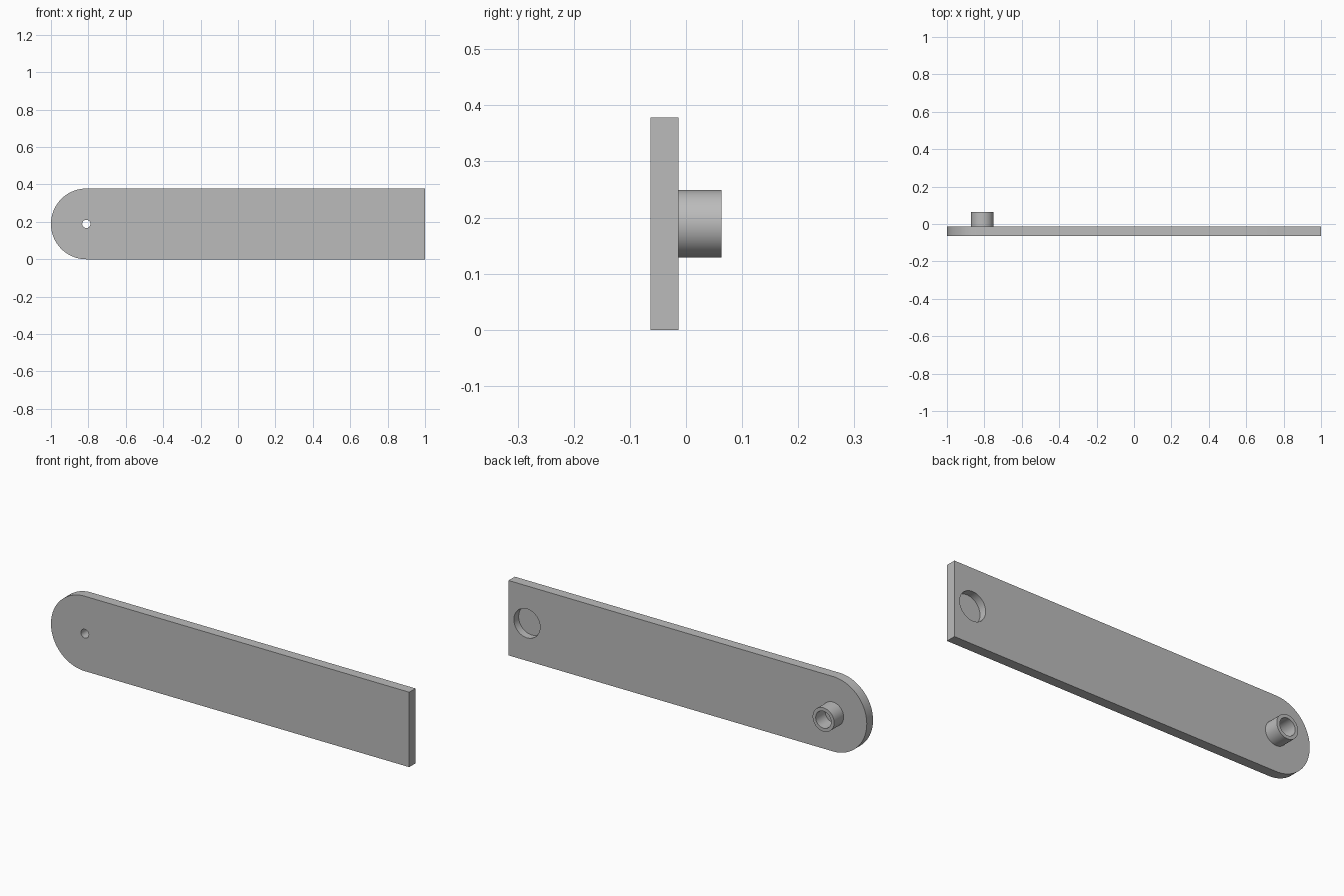
import bpy, bmesh, math

cube = bpy.data.objects.get("Cube")
if cube:
    bpy.data.objects.remove(cube, do_unlink=True)

RADIUS = 0.189           # half height of the arm and radius of its round end
PIVOT_X = RADIUS - 1
FRONT, BACK, TIP = -0.063, -0.013, 0.063

grey = bpy.data.materials.new("grey_plastic")
grey.use_nodes = True
grey.diffuse_color = (0.5, 0.5, 0.5, 1)
grey.node_tree.nodes["Principled BSDF"].inputs["Base Color"].default_value = grey.diffuse_color


def prism(name, outline, y0, y1):
    """Extrude an (x, z) outline from y0 to y1."""
    bm = bmesh.new()
    face = bm.faces.new([bm.verts.new((x, y0, z)) for x, z in outline])
    moved = bmesh.ops.extrude_face_region(bm, geom=[face])["geom"]
    verts = [v for v in moved if isinstance(v, bmesh.types.BMVert)]
    bmesh.ops.translate(bm, verts=verts, vec=(0, y1 - y0, 0))
    bmesh.ops.recalc_face_normals(bm, faces=bm.faces)
    mesh = bpy.data.meshes.new(name)
    bm.to_mesh(mesh)
    bm.free()
    mesh.materials.append(grey)
    obj = bpy.data.objects.new(name, mesh)
    bpy.context.collection.objects.link(obj)
    return obj


def arc(x, r, start=0, sweep=360, steps=64):
    """Points of an arc centred at mid height."""
    count = steps if sweep == 360 else steps + 1
    angles = [math.radians(start + sweep * i / steps) for i in range(count)]
    return [(x + r * math.cos(a), RADIUS + r * math.sin(a)) for a in angles]


def select_only(obj):
    bpy.ops.object.select_all(action="DESELECT")
    obj.select_set(True)
    bpy.context.view_layer.objects.active = obj


def combine(obj, tool, operation):
    tool.hide_render = True
    mod = obj.modifiers.new(tool.name, "BOOLEAN")
    mod.operation, mod.solver, mod.object = operation, "EXACT", tool
    select_only(obj)
    bpy.ops.object.modifier_apply(modifier=mod.name)
    bpy.data.objects.remove(tool, do_unlink=True)


# Flat arm with one round end
arm = prism("arm", arc(PIVOT_X, RADIUS, 90, 180) + [(1, 0), (1, 2 * RADIUS)], FRONT, BACK)

# Hollow pivot boss on the back, with a small hole through to the front
combine(arm, prism("pivot_boss", arc(PIVOT_X, 0.06), BACK - 0.02, TIP), "UNION")
combine(arm, prism("boss_bore", arc(PIVOT_X, 0.043), BACK, TIP + 0.1), "DIFFERENCE")
combine(arm, prism("pin_hole", arc(PIVOT_X, 0.022), FRONT - 0.1, TIP + 0.1), "DIFFERENCE")

# Blind round pocket in the back near the square end
combine(arm, prism("magnet_pocket", arc(0.897, 0.073), BACK - 0.038, TIP), "DIFFERENCE")

select_only(arm)
bpy.ops.object.shade_smooth_by_angle(angle=math.radians(30))
